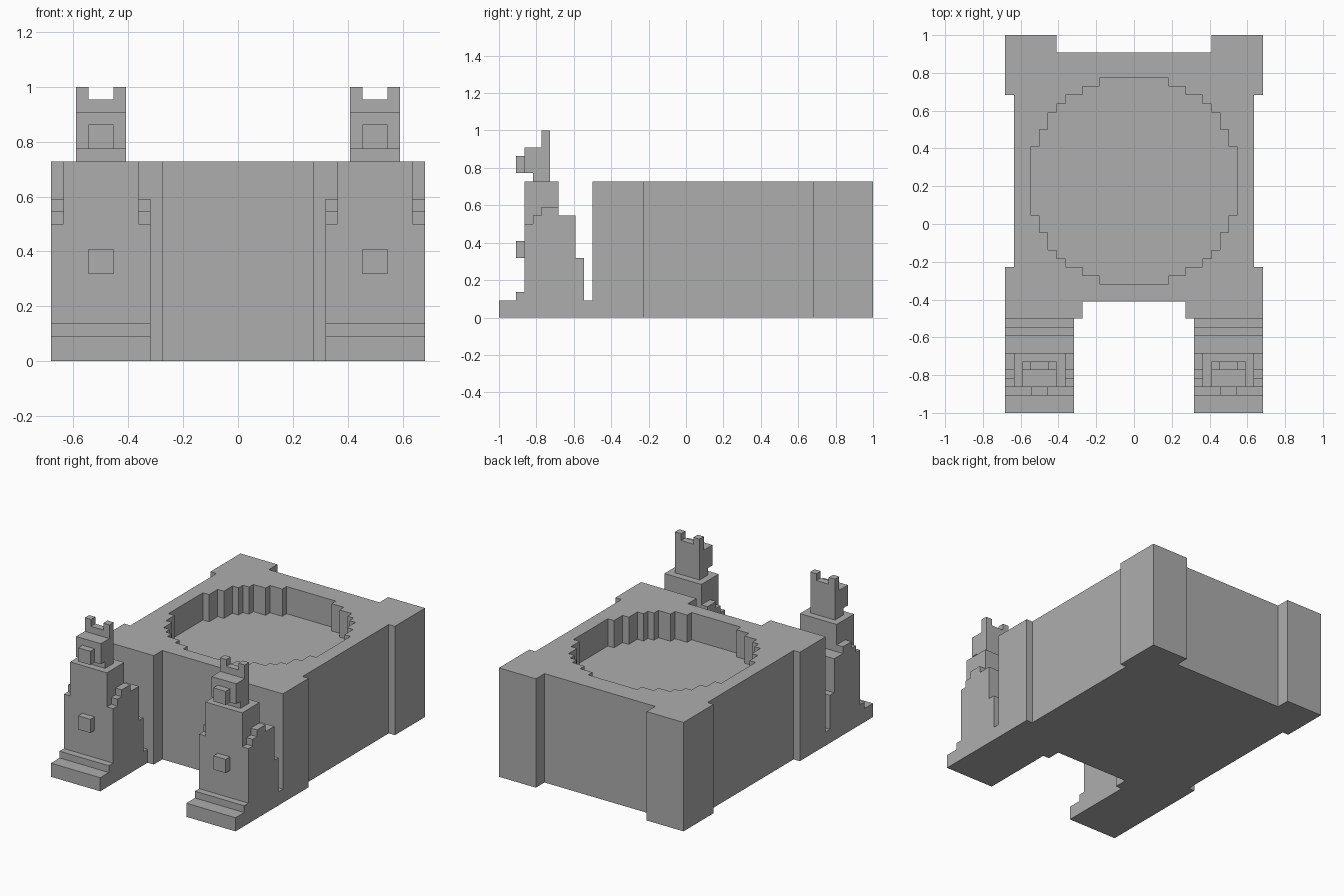
import bpy
import bmesh

U = 1 / 22  # block size: everything sits on this grid

cube = bpy.data.objects.get("Cube")
if cube:
    bpy.data.objects.remove(cube)

stone = bpy.data.materials.new("stone_grey")
stone.use_nodes = True
GREY = (0.42, 0.42, 0.42, 1)
stone.diffuse_color = GREY
stone.node_tree.nodes["Principled BSDF"].inputs["Base Color"].default_value = GREY


def prism(name, outline, axis, low, high, mirror=False):
    """Extrude a closed outline (grid units) along the x or z axis."""
    bm = bmesh.new()
    if axis == "z":
        points = [(a, b, low) for a, b in outline]
        shift = (0, 0, (high - low) * U)
    else:
        points = [(low, a, b) for a, b in outline]
        shift = ((high - low) * U, 0, 0)
    face = bm.faces.new([bm.verts.new([c * U for c in p]) for p in points])
    top = bmesh.ops.extrude_face_region(bm, geom=[face])["geom"]
    bmesh.ops.translate(bm, vec=shift,
                        verts=[g for g in top if isinstance(g, bmesh.types.BMVert)])
    bmesh.ops.recalc_face_normals(bm, faces=bm.faces)
    mesh = bpy.data.meshes.new(name)
    bm.to_mesh(mesh)
    bm.free()
    mesh.materials.append(stone)
    obj = bpy.data.objects.new(name, mesh)
    bpy.context.collection.objects.link(obj)
    if mirror:
        obj.modifiers.new("both_sides", "MIRROR").use_axis = (True, False, False)
    return obj


def box(name, x, y, z):
    """Mirrored box from axis ranges."""
    outline = [(y[0], z[0]), (y[1], z[0]), (y[1], z[1]), (y[0], z[1])]
    return prism(name, outline, "x", x[0], x[1], mirror=True)


# Main block: half footprint reflected to a full outline
half = [(6, -9), (6, -11), (15, -11), (15, -5), (14, -5),
        (14, 15), (15, 15), (15, 22), (9, 22), (9, 20)]
footprint = half + [(-x, y) for x, y in reversed(half)]
block = prism("main_block", footprint, "z", 0, 16)

# Round stepped basin sunk into the top
CENTRE_Y = 5
quarter = [(12, 0), (12, 4), (11, 4), (11, 6), (10, 6), (10, 8), (9, 8), (9, 9),
           (8, 9), (8, 10), (6, 10), (6, 11), (4, 11), (4, 12)]
quarter = quarter[1:]
upper = quarter + [(-x, y) for x, y in reversed(quarter)]
ring = upper + [(x, -y) for x, y in reversed(upper)]
cutter = prism("basin_cutter", [(x, y + CENTRE_Y) for x, y in ring], "z", 12, 18)
cutter.hide_render = True
cut = block.modifiers.new("basin", "BOOLEAN")
cut.operation = "DIFFERENCE"
cut.solver = "EXACT"
cut.object = cutter
bpy.context.view_layer.objects.active = block
bpy.ops.object.modifier_apply(modifier=cut.name)
bpy.data.objects.remove(cutter)

# Front towers: stepped side profile with foot, shoulders and back steps
profile = [(-22, 0), (-22, 2), (-20, 2), (-20, 3), (-19, 3), (-19, 11), (-18, 11),
           (-18, 12), (-17, 12), (-17, 13), (-15, 13), (-15, 12), (-13, 12),
           (-13, 7), (-12, 7), (-12, 2), (-11, 2), (-11, 0)]
prism("tower_body", profile, "x", 7, 15, mirror=True)
box("tower_chest", (8, 14), (-19, -15), (11, 16))
box("chest_stud", (10, 12), (-20, -19), (7, 9))

# Statue heads with snout and ears
box("neck", (9, 13), (-18, -16), (16, 17))
box("head", (9, 13), (-19, -16), (17, 20))
box("snout", (10, 12), (-20, -19), (17, 19))
box("brow", (9, 13), (-17, -16), (20, 21))
box("outer_ear", (12, 13), (-17, -16), (21, 22))
box("inner_ear", (9, 10), (-17, -16), (21, 22))
